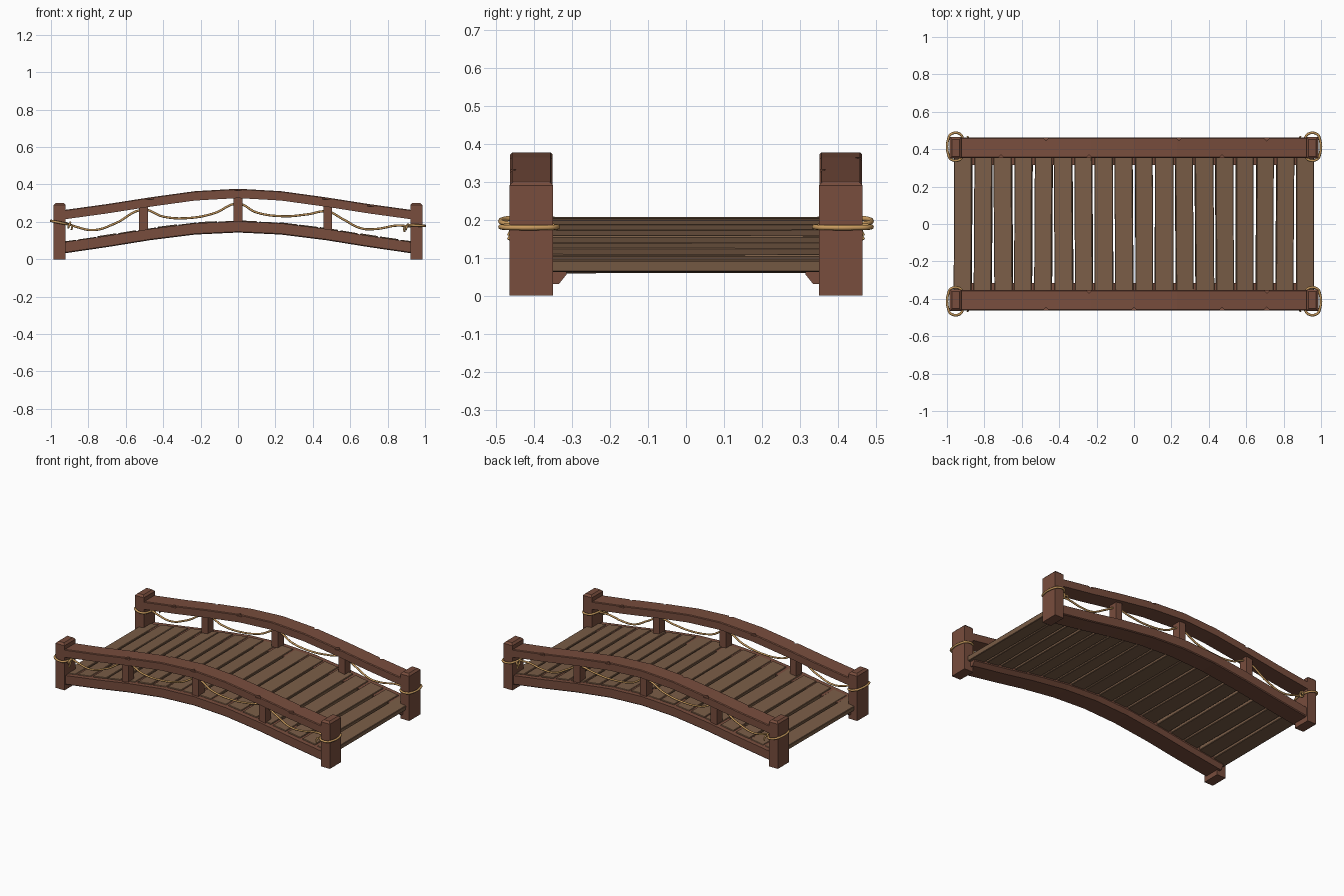
import bpy, bmesh, random
from math import radians, atan2, pi, sin, cos
from mathutils import Matrix, Vector

if "Cube" in bpy.data.objects:
    bpy.data.objects.remove(bpy.data.objects["Cube"])

random.seed(4)


def material(name, color):
    m = bpy.data.materials.new(name)
    m.diffuse_color = (*color, 1)
    m.use_nodes = True
    m.node_tree.nodes["Principled BSDF"].inputs["Base Color"].default_value = m.diffuse_color
    return m


TIMBER = material("timber", (0.188, 0.075, 0.047))
BOARD = material("boards", (0.195, 0.11, 0.063))
ROPE = material("rope", (0.57, 0.32, 0.11))


def finish(bm, name, mat):
    bmesh.ops.recalc_face_normals(bm, faces=bm.faces)
    me = bpy.data.meshes.new(name)
    bm.to_mesh(me)
    bm.free()
    me.materials.append(mat)
    ob = bpy.data.objects.new(name, me)
    bpy.context.collection.objects.link(ob)
    return ob


def box(name, center, size, mat, rot=None, bevel=0, top_only=False):
    bm = bmesh.new()
    bmesh.ops.create_cube(bm, size=1)
    bmesh.ops.scale(bm, vec=size, verts=bm.verts)
    if bevel:
        edges = [e for e in bm.edges
                 if not top_only or all(v.co.z > 0 for v in e.verts)]
        bmesh.ops.bevel(bm, geom=edges, offset=bevel, segments=1, affect='EDGES')
    mx = Matrix.Translation(center) @ (rot or Matrix())
    bmesh.ops.transform(bm, matrix=mx, verts=bm.verts)
    return finish(bm, name, mat)


def sweep(name, path, section, mat):
    """Sweep a (y, z) section along stations (x, z)."""
    bm = bmesh.new()
    rings = [[bm.verts.new((x, y, z + h)) for y, h in section] for x, z in path]
    n = len(section)
    for a, b in zip(rings, rings[1:]):
        for i in range(n):
            bm.faces.new((a[i], a[(i + 1) % n], b[(i + 1) % n], b[i]))
    bm.faces.new(rings[0])
    bm.faces.new(rings[-1])
    return finish(bm, name, mat)


def rope(name, pts, closed=False, radius=0.007):
    cu = bpy.data.curves.new(name, 'CURVE')
    cu.dimensions = '3D'
    cu.bevel_depth = radius
    cu.bevel_resolution = 2
    cu.resolution_u = 8
    cu.use_fill_caps = True
    sp = cu.splines.new('BEZIER')
    sp.bezier_points.add(len(pts) - 1)
    for bp, p in zip(sp.bezier_points, pts):
        bp.co = p
        bp.handle_left_type = bp.handle_right_type = 'AUTO'
    sp.use_cyclic_u = closed
    cu.materials.append(ROPE)
    ob = bpy.data.objects.new(name, cu)
    bpy.context.collection.objects.link(ob)
    return ob


def mirrored(half):
    return [(-x, z) for x, z in half[:0:-1]] + half


def height(path, x):
    for (x0, z0), (x1, z1) in zip(path, path[1:]):
        if x <= x1:
            return z0 + (z1 - z0) * (x - x0) / (x1 - x0)
    return path[-1][1]


# arch stations: top of the lower beam and top of the hand rail
DECK = mirrored([(0, 0.203), (0.23, 0.192), (0.47, 0.162), (0.70, 0.125), (0.94, 0.09)])
RAIL = mirrored([(0, 0.377), (0.23, 0.364), (0.47, 0.331), (0.70, 0.295), (0.94, 0.262)])
NOTCHES = {-1: [(-0.47, 1), (0, 1), (0.47, 1), (0.71, 1), (-0.24, -1), (0.71, -1)],
           1: [(-0.71, -1), (-0.24, -1), (0.47, -1), (-0.47, 1), (0.24, 1), (0.71, 1)]}

for s, side in ((-1, "front"), (1, "back")):
    # lower beam, chamfered on its underside
    sweep(side + "_beam", DECK,
          [(s * 0.315, 0), (s * 0.455, 0), (s * 0.455, -0.055), (s * 0.45, -0.06),
           (s * 0.335, -0.06), (s * 0.315, -0.035)], TIMBER)

    # hand rail with small nicks along its upper edges
    rail = sweep(side + "_rail", RAIL,
                 [(s * 0.352, -0.004), (s * 0.357, 0), (s * 0.458, 0), (s * 0.463, -0.004),
                  (s * 0.463, -0.05), (s * 0.352, -0.05)], TIMBER)
    bm = bmesh.new()
    for x, edge in NOTCHES[s]:
        y = s * (0.4075 + edge * 0.0555)
        mx = (Matrix.Translation((x, y, height(RAIL, x)))
              @ Matrix.Rotation(radians(45), 4, 'Z') @ Matrix.Diagonal((1, 1, 0.8, 1)))
        bmesh.ops.create_cube(bm, size=0.026, matrix=mx)
    cutter = finish(bm, side + "_nick_cutter", TIMBER)
    mod = rail.modifiers.new("nicks", 'BOOLEAN')
    mod.operation = 'DIFFERENCE'
    mod.object = cutter
    bpy.context.view_layer.objects.active = rail
    bpy.ops.object.modifier_apply(modifier=mod.name)
    bpy.data.objects.remove(cutter)

    # balusters between beam and rail
    for i, x in enumerate((-0.505, 0, 0.48)):
        lo, hi = height(DECK, x) - 0.03, height(RAIL, x) - 0.02
        box(f"{side}_baluster_{i + 1}", (x, s * 0.408, (lo + hi) / 2),
            (0.046, 0.06, hi - lo), TIMBER)

    # hanging rope
    swag = [(-0.925, 0.195), (-0.87, 0.175), (-0.77, 0.156), (-0.66, 0.19), (-0.505, 0.265),
            (-0.40, 0.228), (-0.27, 0.22), (-0.13, 0.245), (0, 0.297), (0.10, 0.25),
            (0.25, 0.23), (0.37, 0.24), (0.48, 0.255), (0.56, 0.215), (0.66, 0.165),
            (0.74, 0.162), (0.85, 0.18), (0.925, 0.175)]
    rope(side + "_rope", [(x, s * 0.41, z) for x, z in swag], radius=0.006)

    for t, end in ((-1, "left"), (1, "right")):
        # end post with a chamfered top
        box(f"{side}_{end}_post", (t * 0.954, s * 0.4075, 0.151), (0.064, 0.115, 0.302),
            TIMBER, bevel=0.012, top_only=True)
        # rope loop round the post
        z0, tilt = (0.196, 0.2) if t < 0 else (0.181, 0.05)
        loop = []
        for dx, dy in ((1, -.6), (1, .6), (.6, 1), (-.6, 1), (-1, .6), (-1, -.6), (-.6, -1), (.6, -1)):
            loop.append((t * 0.954 + dx * 0.0395, s * 0.413 + dy * 0.068, z0 - dx * 0.04 * tilt))
        rope(f"{side}_{end}_rope_loop", loop, True, 0.0068)
        # knot: small upright ring with a loose tail
        kx, ky, kz = t * 0.902, s * 0.435, 0.183 if t < 0 else 0.172
        rope(f"{side}_{end}_knot",
             [(kx + 0.005 * sin(a), ky + 0.014 * cos(a), kz + 0.013 * sin(a))
              for a in (k * pi / 3 for k in range(6))], True, 0.006)
        rope(f"{side}_{end}_rope_tail",
             [(kx, ky, kz), (kx - t * 0.015, ky + s * 0.02, kz - 0.005),
              (kx - t * 0.012, ky + s * 0.032, kz - 0.025)], radius=0.005)

# deck boards, slightly uneven
for i in range(18):
    x = (i - 8.5) * 0.1075
    slope = atan2(height(DECK, x + 0.04) - height(DECK, x - 0.04), 0.08)
    rot = (Matrix.Rotation(-slope, 4, 'Y')
           @ Matrix.Rotation(radians(random.uniform(-0.5, 0.5)), 4, 'Z'))
    z = height(DECK, x) - 0.011 + random.uniform(-0.002, 0.002)
    box(f"deck_board_{i + 1}", (x, 0, z), (random.uniform(0.092, 0.1), 0.85, 0.032),
        BOARD, rot, bevel=0.003)

# turn ropes into smooth meshes
bpy.ops.object.select_all(action='DESELECT')
for ob in [o for o in bpy.data.objects if o.type == 'CURVE']:
    ob.select_set(True)
    bpy.context.view_layer.objects.active = ob
bpy.ops.object.convert(target='MESH')
bpy.ops.object.shade_smooth_by_angle(angle=radians(50))
